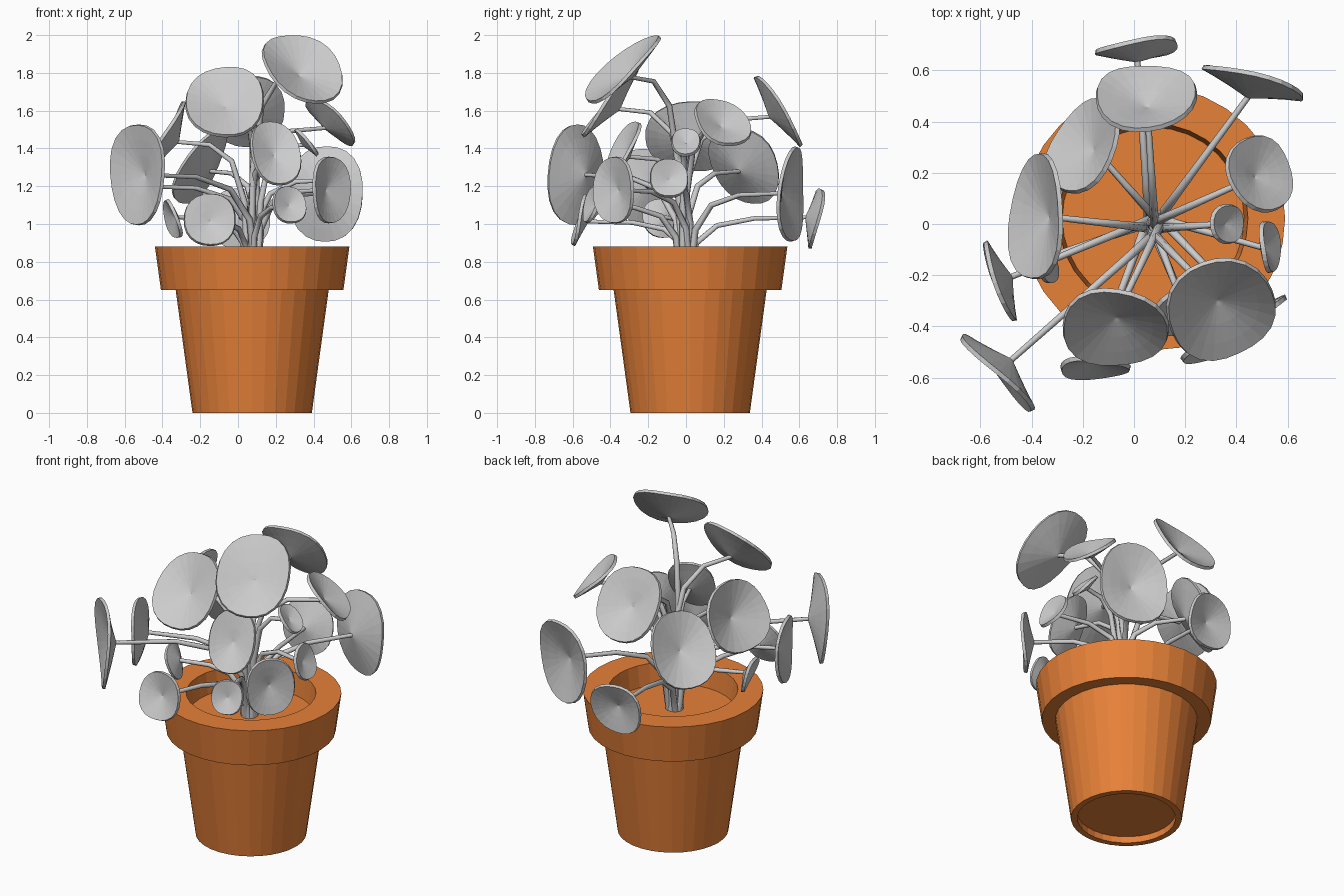
import bpy, bmesh, math, random
from mathutils import Vector

if "Cube" in bpy.data.objects:
    bpy.data.objects.remove(bpy.data.objects["Cube"])

random.seed(4)
SOIL = 0.75
RINGS = (0.1, 0.4, 0.72, 1)
SEGS = 24


def make_object(name, bm):
    mesh = bpy.data.meshes.new(name)
    bm.to_mesh(mesh)
    bm.free()
    obj = bpy.data.objects.new(name, mesh)
    bpy.context.collection.objects.link(obj)
    return obj


def lathe(name, profile, sides):
    bm = bmesh.new()
    verts = [bm.verts.new((r, 0, z)) for r, z in profile]
    edges = [bm.edges.new(p) for p in zip(verts, verts[1:])]
    bmesh.ops.spin(bm, geom=verts + edges, cent=(0, 0, 0), axis=(0, 0, 1),
                   angle=2 * math.pi, steps=sides, use_duplicate=False)
    bmesh.ops.remove_doubles(bm, verts=bm.verts[:], dist=1e-4)
    bmesh.ops.recalc_face_normals(bm, faces=bm.faces[:])
    return make_object(name, bm)


# Pot with collar, soil surface and recessed base
terracotta = bpy.data.materials.new("terracotta")
terracotta.diffuse_color = (0.8, 0.22, 0.04, 1)
terracotta.use_nodes = True
terracotta.node_tree.nodes["Principled BSDF"].inputs["Base Color"].default_value = terracotta.diffuse_color
pot = lathe("pot", [(0, 0.04), (0.28, 0.04), (0.28, 0), (0.316, 0), (0.405, 0.65),
                    (0.483, 0.65), (0.515, 0.882), (0.37, 0.882), (0.355, SOIL), (0, SOIL)], 32)
pot.location = (0.075, 0.022, 0)
pot.data.materials.append(terracotta)


def leaf(name, c, n, ru, rv):
    """Dished, slightly wavy leaf; returns the point where the stem meets its back."""
    u = Vector((0, 0, 1)).cross(n).normalized()
    v = n.cross(u)
    size = (ru + rv) / 2
    depth = 0.3 * size
    phase = random.uniform(0, 2 * math.pi)
    bm = bmesh.new()
    apex_pos = c - n * depth * 0.65
    apex = bm.verts.new(apex_pos)
    prev = None
    for t in RINGS:
        ring = []
        for i in range(SEGS):
            a = 2 * math.pi * i / SEGS
            ca, sa = math.cos(a), math.sin(a)
            k = t / (abs(ca) ** 2.3 + abs(sa) ** 2.3) ** (1 / 2.3)
            h = depth * (t ** 0.95 - 0.65) + 0.06 * size * t * t * math.cos(2 * a + phase)
            ring.append(bm.verts.new(c + u * ru * k * ca + v * rv * k * sa + n * h))
        for i in range(SEGS):
            j = (i + 1) % SEGS
            if prev:
                bm.faces.new((prev[i], ring[i], ring[j], prev[j]))
            else:
                bm.faces.new((apex, ring[i], ring[j]))
        prev = ring
    mod = make_object(name, bm).modifiers.new("thickness", 'SOLIDIFY')
    mod.thickness = 0.018
    mod.offset = 0
    return apex_pos


def stem(name, tip, k):
    """Bent stalk rising from the soil, then arching to the leaf."""
    a = k * 2.4
    base = Vector((0.08 + 0.03 * math.cos(a), 0.03 * math.sin(a), SOIL - 0.02))
    out = tip - base
    h = out.z
    out.z = 0
    cu = bpy.data.curves.new(name, 'CURVE')
    cu.dimensions = '3D'
    cu.bevel_depth = 0.02
    cu.bevel_resolution = 1
    cu.use_fill_caps = True
    sp = cu.splines.new('POLY')
    steps = 5
    sp.points.add(steps - 1)
    for i, p in enumerate(sp.points):
        t = i / (steps - 1)
        rise = 1 - (1 - t) ** 2.8
        p.co = (*(base + out * t ** 2.1 + Vector((0, 0, h * rise))), 1)
        p.radius = 1 - 0.42 * t
    bpy.context.collection.objects.link(bpy.data.objects.new(name, cu))


# Leaves: x, y, z, half width, half height, upward tilt, optional turn in degrees
leaves = [
    (0.01, 0.67, 1.03, 0.16, 0.16, -0.18),
    (0.05, 0.48, 1.59, 0.195, 0.22, 0.55),
    (0.46, 0.54, 1.16, 0.205, 0.25, -0.05, 18),
    (0.485, 0.19, 1.53, 0.15, 0.165, 0.7),
    (0.36, 0.0, 1.43, 0.075, 0.09, 0.65),
    (0.52, -0.09, 1.24, 0.1, 0.105, 0.3, 17),
    (0.335, -0.32, 1.81, 0.21, 0.255, 0.73, -16),
    (-0.07, -0.39, 1.635, 0.205, 0.23, 0.62, 18),
    (-0.15, -0.55, 1.02, 0.135, 0.14, 0.25, 23),
    (-0.515, -0.565, 1.26, 0.20, 0.265, 0),
    (-0.515, -0.22, 1.20, 0.165, 0.195, 0),
    (-0.36, 0.03, 1.455, 0.245, 0.205, 0.47),
    (-0.18, 0.30, 1.30, 0.195, 0.225, 0.5, 21),
    (0.195, -0.33, 1.37, 0.135, 0.185, 0.45),
    (0.27, -0.49, 1.10, 0.092, 0.10, 0.3),
    (0.48, -0.37, 1.18, 0.14, 0.175, 0),
    (-0.34, -0.13, 1.03, 0.1, 0.105, -0.3),
]
for k, (x, y, z, ru, rv, tilt, *turn) in enumerate(leaves, 1):
    # Each leaf faces away from the middle of the plant
    az = math.atan2(y, x - 0.08) + math.radians(sum(turn))
    flat = math.sqrt(1 - tilt * tilt)
    n = Vector((flat * math.cos(az), flat * math.sin(az), tilt))
    tip = leaf(f"leaf_{k:02d}", Vector((x, y, z)), n, ru, rv)
    stem(f"stem_{k:02d}", tip, k)
